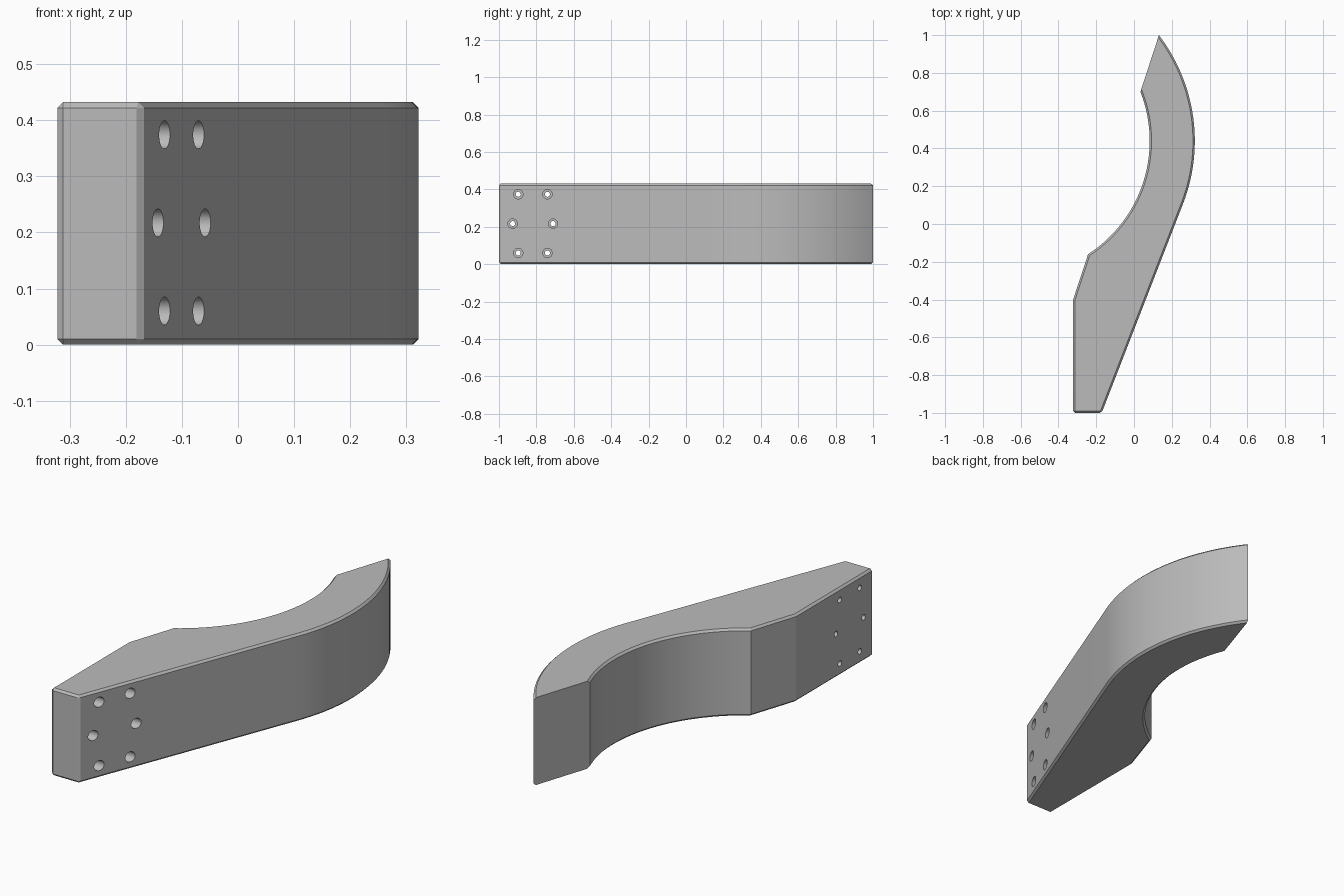
import bpy, bmesh
from math import asin, cos, sin, radians
from mathutils import Matrix, Vector

cube = bpy.data.objects.get("Cube")
if cube:
    bpy.data.objects.remove(cube, do_unlink=True)

HEIGHT, CHAMFER = 0.432, 0.01

grey = bpy.data.materials.new("light grey")
grey.use_nodes = True
grey.diffuse_color = (0.5, 0.5, 0.5, 1)
grey.node_tree.nodes["Principled BSDF"].inputs["Base Color"].default_value = (0.5, 0.5, 0.5, 1)


def arc(cx, cy, r, y0, y1, n=28):
    """Points on the +x side of a circle, running from height y0 to y1."""
    a0, a1 = asin((y0 - cy) / r), asin((y1 - cy) / r)
    angles = [a0 + (a1 - a0) * i / n for i in range(n + 1)]
    return [(cx + r * cos(a), cy + r * sin(a)) for a in angles]


def make_object(name, bm):
    mesh = bpy.data.meshes.new(name)
    bm.to_mesh(mesh)
    bm.free()
    mesh.materials.append(grey)
    ob = bpy.data.objects.new(name, mesh)
    bpy.context.collection.objects.link(ob)
    return ob


# Curved bracket body, extruded from its plan outline
outline = [(-0.322, -1), (-0.171, -1)]
outline += arc(-0.598, 0.44, 0.92, 0.106, 1.0)
outline += arc(-0.632, 0.44, 0.715, 0.70, -0.16)
outline += [(-0.322, -0.40)]

bm = bmesh.new()
base = bm.faces.new([bm.verts.new((x, y, 0)) for x, y in outline])
top = bmesh.ops.extrude_face_region(bm, geom=[base])["geom"]
bmesh.ops.translate(bm, vec=(0, 0, HEIGHT), verts=[v for v in top if isinstance(v, bmesh.types.BMVert)])
bmesh.ops.recalc_face_normals(bm, faces=bm.faces)


# Chamfer the rims, apart from the slanted end, and the two front corners
def chamfered(edge):
    a, b = (v.co for v in edge.verts)
    if abs(a.z - b.z) > 0.1:
        return a.y < -0.99
    mid = (a + b) / 2
    on_end = min(a.y, b.y) > 0.69 and (a - b).length > 0.2
    return not on_end


bmesh.ops.bevel(bm, geom=[e for e in bm.edges if chamfered(e)], offset=CHAMFER,
                segments=1, affect='EDGES', clamp_overlap=True)
body = make_object("curved_bracket", bm)

# Six bolt holes: a narrow drill right through and a wide bore from the slanted side
rows = [(0.06, 0.078), (0.217, 0.108), (0.374, 0.078)]
holes = [(-0.819 + side * dy, z) for z, dy in rows for side in (-1, 1)]


def cutter(name, radius, x0, x1):
    bm = bmesh.new()
    for y, z in holes:
        place = Matrix.Translation(Vector(((x0 + x1) / 2, y, z))) @ Matrix.Rotation(radians(90), 4, 'Y')
        bmesh.ops.create_cone(bm, cap_ends=True, segments=32, radius1=radius,
                              radius2=radius, depth=x1 - x0, matrix=place)
    ob = make_object(name, bm)
    ob.hide_render = True
    return ob


bpy.context.view_layer.objects.active = body
for tool in (cutter("wide_bores", 0.025, -0.24, 0.1), cutter("through_drills", 0.0135, -0.5, 0.2)):
    mod = body.modifiers.new(tool.name, 'BOOLEAN')
    mod.operation, mod.solver, mod.object = 'DIFFERENCE', 'EXACT', tool
    bpy.ops.object.modifier_apply(modifier=mod.name)
    bpy.data.objects.remove(tool, do_unlink=True)

# Smooth the arcs and hole walls, keep every corner crisp
for ob in bpy.context.selected_objects:
    ob.select_set(False)
body.select_set(True)
bpy.ops.object.shade_smooth_by_angle(angle=radians(15))
